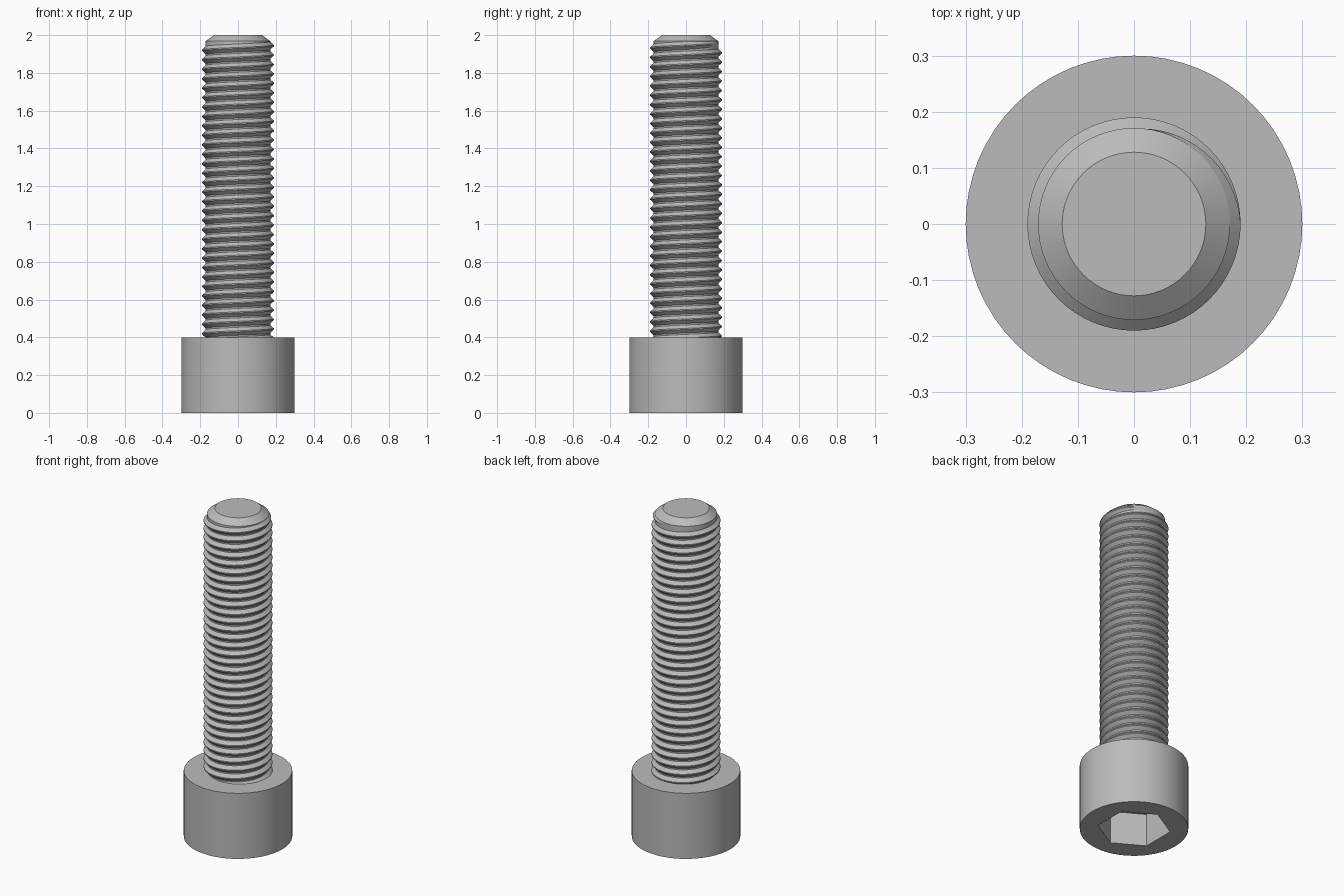
import bpy
import bmesh
from math import cos, sin, pi, radians

HEAD_R, HEAD_H = 0.30, 0.40
CORE_R, CREST_R, TIP_R = 0.171, 0.19, 0.128
PITCH, THREAD_END = 0.05, 1.957
SIDES = 64

if "Cube" in bpy.data.objects:
    bpy.data.objects.remove(bpy.data.objects["Cube"], do_unlink=True)

steel = bpy.data.materials.new("grey_steel")
steel.use_nodes = True
steel.diffuse_color = (0.5, 0.5, 0.5, 1)
steel.node_tree.nodes["Principled BSDF"].inputs["Base Color"].default_value = (0.5, 0.5, 0.5, 1)


def make_object(name, bm):
    bmesh.ops.recalc_face_normals(bm, faces=bm.faces)
    mesh = bpy.data.meshes.new(name)
    bm.to_mesh(mesh)
    bm.free()
    mesh.materials.append(steel)
    obj = bpy.data.objects.new(name, mesh)
    bpy.context.collection.objects.link(obj)
    return obj


def lathe(name, profile, sides, turn=0.0):
    """Closed solid from (radius, z) rings, capped at both ends."""
    bm = bmesh.new()
    rings = [[bm.verts.new((r * cos(turn + 2 * pi * i / sides),
                            r * sin(turn + 2 * pi * i / sides), z))
              for i in range(sides)] for r, z in profile]
    for low, high in zip(rings, rings[1:]):
        for i in range(sides):
            j = (i + 1) % sides
            bm.faces.new((low[i], low[j], high[j], high[i]))
    bm.faces.new(rings[0])
    bm.faces.new(rings[-1])
    return make_object(name, bm)


def smooth(obj):
    bpy.ops.object.select_all(action="DESELECT")
    obj.select_set(True)
    bpy.context.view_layer.objects.active = obj
    bpy.ops.object.shade_smooth_by_angle(angle=radians(25))


# Cylindrical head with a hexagonal socket in its underside
head = lathe("head", [(HEAD_R, 0), (HEAD_R, HEAD_H)], SIDES)
cutter = lathe("socket_cutter", [(0.202, -0.1), (0.202, 0.2)], 6, pi / 6)
cutter.hide_render = True
cut = head.modifiers.new("socket", "BOOLEAN")
cut.operation = "DIFFERENCE"
cut.solver = "EXACT"
cut.object = cutter
bpy.context.view_layer.objects.active = head
bpy.ops.object.modifier_apply(modifier=cut.name)
bpy.data.objects.remove(cutter, do_unlink=True)
smooth(head)

# Shank core with a chamfered tip
core = lathe("shank_core", [(CORE_R, 0.36), (CORE_R, 1.968), (TIP_R, 2.0)], SIDES)
smooth(core)

# Right-handed thread, fading into the core over its last quarter turn
bm = bmesh.new()
steps = int((THREAD_END - HEAD_H + 0.03) / PITCH * SIDES)
base_r = CORE_R - 0.002
previous = None
for s in range(steps + 1):
    left = steps - s
    angle = pi / 2 - 2 * pi * left / SIDES
    z = THREAD_END - PITCH * left / SIDES
    size = min(1.0, left / (SIDES / 4) + 0.02)
    crest = base_r + (CREST_R - base_r) * size
    half = 0.012 + 0.011 * size
    section = [(base_r, -half), (crest, -0.003), (crest, 0.003), (base_r, half)]
    ring = [bm.verts.new((r * cos(angle), r * sin(angle), z + dz)) for r, dz in section]
    if previous:
        for i in range(4):
            j = (i + 1) % 4
            bm.faces.new((previous[i], ring[i], ring[j], previous[j]))
    else:
        bm.faces.new(ring)
    previous = ring
bm.faces.new(previous)
thread = make_object("thread", bm)
smooth(thread)
